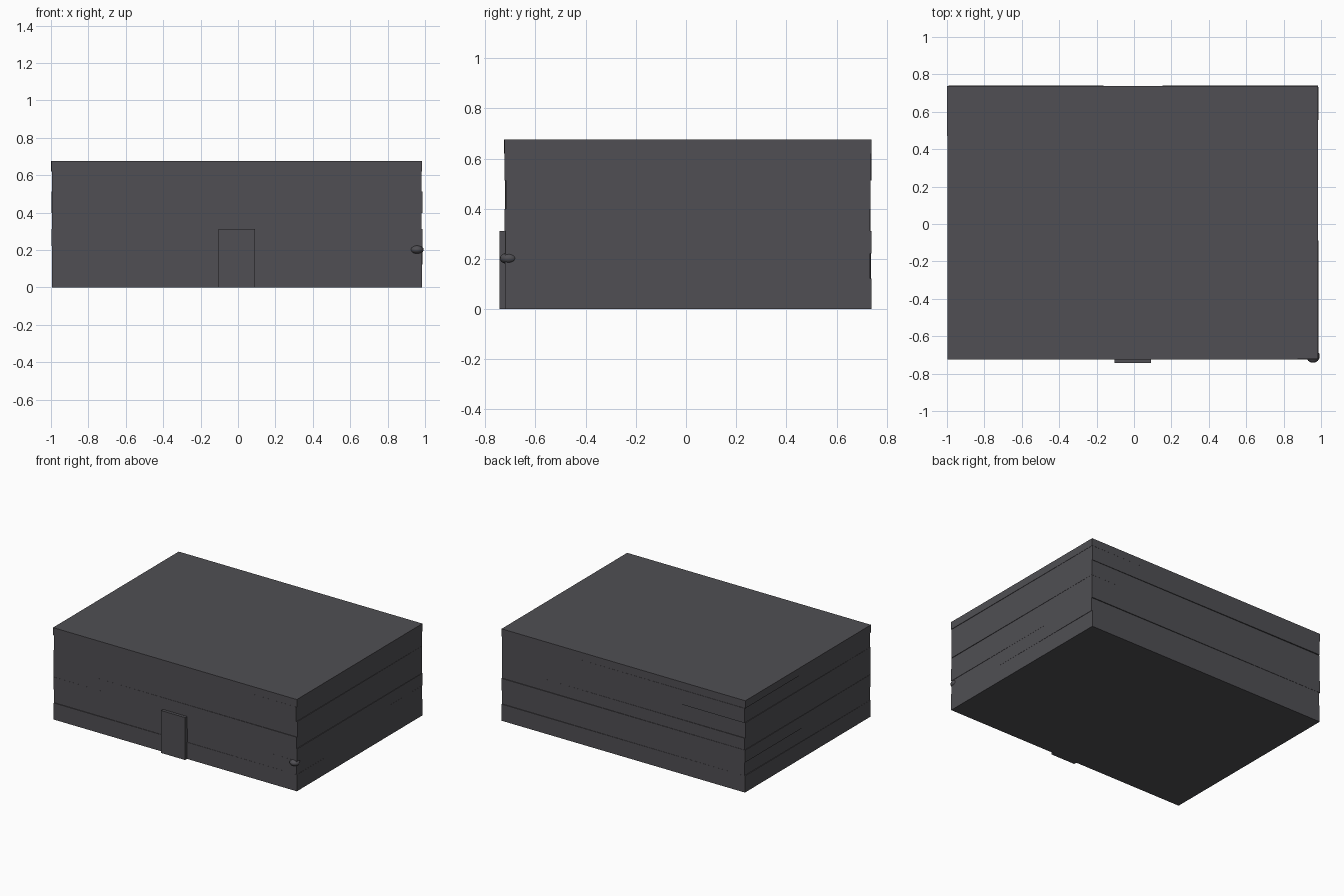
import bpy, bmesh, math

if "Cube" in bpy.data.objects:
    bpy.data.objects.remove(bpy.data.objects["Cube"])

# one dark stone colour
stone = bpy.data.materials.new("dark_slate")
stone.diffuse_color = (0.08, 0.078, 0.087, 1)
stone.use_nodes = True
stone.node_tree.nodes["Principled BSDF"].inputs["Base Color"].default_value = stone.diffuse_color


def slab(name, x0, x1, y0, y1, z0, z1, yaw=0.0):
    """Block spanning the given ranges, turned slightly about z."""
    bm = bmesh.new()
    bmesh.ops.create_cube(bm, size=1)
    bmesh.ops.scale(bm, vec=(x1 - x0, y1 - y0, z1 - z0), verts=bm.verts)
    me = bpy.data.meshes.new(name)
    bm.to_mesh(me)
    bm.free()
    me.materials.append(stone)
    ob = bpy.data.objects.new(name, me)
    ob.location = ((x0 + x1) / 2, (y0 + y1) / 2, (z0 + z1) / 2)
    ob.rotation_euler.z = yaw
    bpy.context.collection.objects.link(ob)
    return ob


# stacked, slightly uneven wall courses: bottom, top, x range, y range, yaw
courses = [
    (0.000, 0.122, -0.995, 0.983, -0.722, 0.738, 0.001),
    (0.122, 0.222, -0.992, 0.984, -0.719, 0.735, -0.002),
    (0.222, 0.312, -0.997, 0.985, -0.721, 0.739, 0.001),
    (0.312, 0.398, -0.994, 0.981, -0.722, 0.735, -0.001),
    (0.398, 0.512, -0.996, 0.984, -0.720, 0.733, 0.002),
    (0.512, 0.620, -0.993, 0.981, -0.723, 0.739, -0.001),
    (0.620, 0.676, -0.998, 0.984, -0.724, 0.738, 0.001),
]
for i, (z0, z1, x0, x1, y0, y1, yaw) in enumerate(courses):
    slab(f"wall_course_{i + 1}", x0, x1, y0, y1, z0, z1, yaw)

# door standing proud of the front wall
slab("door", -0.105, 0.091, -0.744, -0.70, 0, 0.312)

# flattened knob on the front right corner
bpy.ops.mesh.primitive_uv_sphere_add(segments=16, ring_count=8, radius=1,
                                     location=(0.957, -0.706, 0.202))
knob = bpy.context.object
knob.name = "corner_knob"
knob.scale = (0.036, 0.036, 0.024)
knob.data.materials.append(stone)
bpy.ops.object.shade_smooth_by_angle(angle=math.radians(40))
